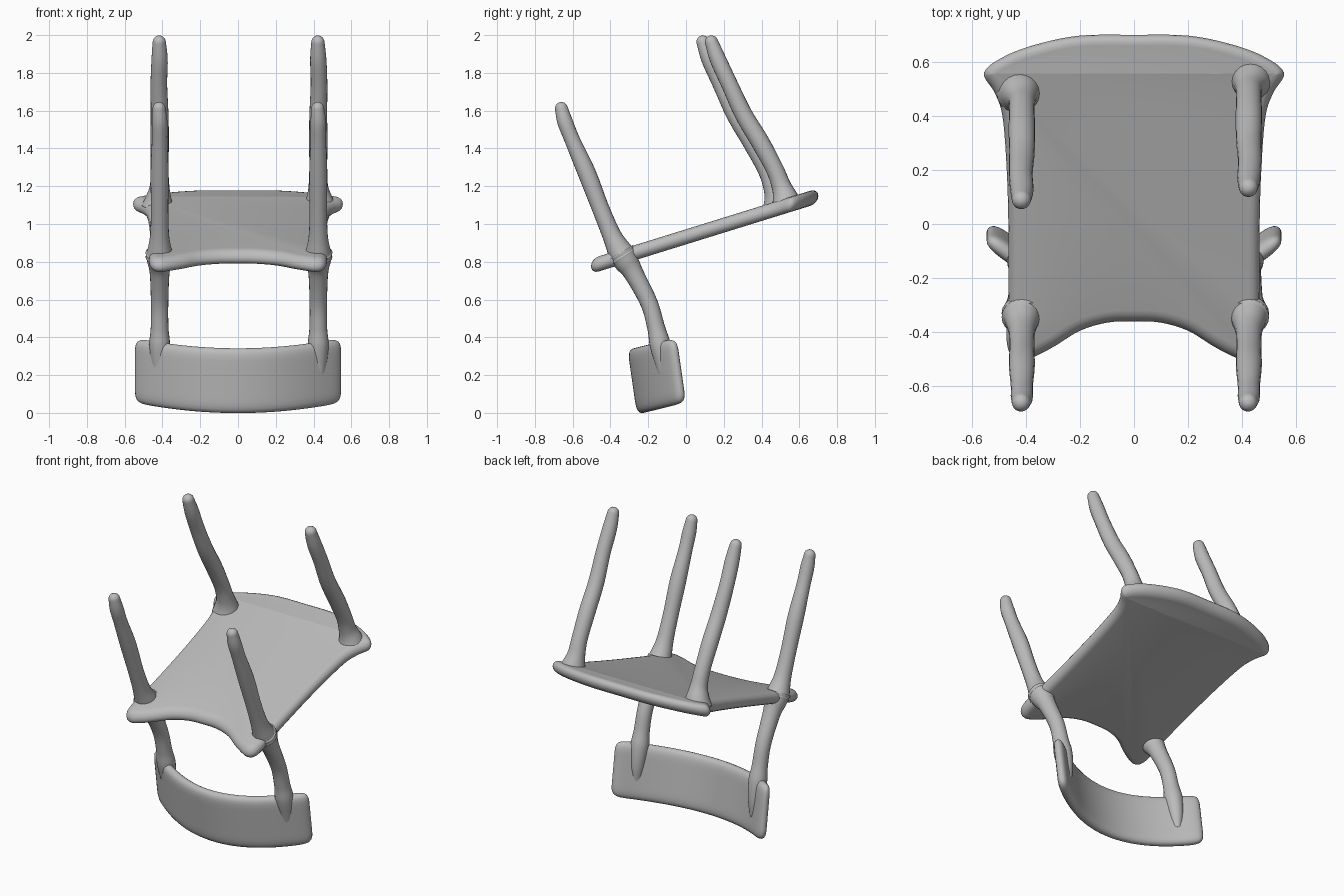
import bpy, bmesh, math
from mathutils import Vector

cube = bpy.data.objects.get("Cube")
if cube:
    bpy.data.objects.remove(cube, do_unlink=True)

grey = bpy.data.materials.new("plain_grey")
grey.use_nodes = True
colour = (0.5, 0.5, 0.5, 1)
grey.diffuse_color = colour
grey.node_tree.nodes["Principled BSDF"].inputs["Base Color"].default_value = colour


def finish(name, bm):
    bmesh.ops.recalc_face_normals(bm, faces=bm.faces[:])
    for f in bm.faces:
        f.smooth = True
    mesh = bpy.data.meshes.new(name)
    bm.to_mesh(mesh)
    bm.free()
    mesh.materials.append(grey)
    ob = bpy.data.objects.new(name, mesh)
    bpy.context.collection.objects.link(ob)
    return ob


def spline(points, steps, closed=False):
    """Catmull-Rom curve through the points."""
    n, out = len(points), []
    pts = [Vector(p) for p in points]
    at = (lambda i: pts[i % n]) if closed else (lambda i: pts[max(0, min(n - 1, i))])
    for i in range(n if closed else n - 1):
        a, b, c, d = at(i - 1), at(i), at(i + 1), at(i + 2)
        for k in range(steps):
            t = k / steps
            out.append(0.5 * (2 * b + (c - a) * t + (2 * a - 5 * b + 4 * c - d) * t * t
                              + (3 * b - a - 3 * c + d) * t ** 3))
    if not closed:
        out.append(pts[-1])
    return out


def bridge(bm, rings):
    for r0, r1 in zip(rings, rings[1:]):
        for i in range(len(r0)):
            j = (i + 1) % len(r0)
            bm.faces.new((r0[i], r0[j], r1[j], r1[i]))
    bm.faces.new(rings[0])
    bm.faces.new(rings[-1])


def limb(name, points, sides=20):
    """Round bar through (x, y, z, radius) points with a domed far end."""
    path = spline(points, 6)
    tangents = []
    for i in range(len(path)):
        a, b = path[max(0, i - 1)], path[min(len(path) - 1, i + 1)]
        tangents.append((b - a).to_3d().normalized())
    # dome
    end, t_end = path[-1], tangents[-1]
    for k in range(1, 6):
        a = k / 5.3 * math.pi / 2
        c = end.to_3d() + t_end * end[3] * math.sin(a)
        path.append(Vector((*c, end[3] * math.cos(a))))
        tangents.append(t_end)
    bm, rings = bmesh.new(), []
    for p, t in zip(path, tangents):
        side = (Vector((1, 0, 0)) - t * t.x).normalized()
        up = t.cross(side)
        ring = []
        for k in range(sides):
            a = math.tau * k / sides
            ring.append(bm.verts.new(p.to_3d() + (side * math.cos(a) + up * math.sin(a)) * p[3]))
        rings.append(ring)
    bridge(bm, rings)
    return finish(name, bm)


# Seat: smooth outline with a rolled edge, sloping up to the back
half = [(0, 0.70), (0.2, 0.697), (0.36, 0.665), (0.48, 0.62), (0.555, 0.56), (0.515, 0.485),
        (0.487, 0.40), (0.472, 0.22), (0.465, 0), (0.465, -0.28), (0.472, -0.42), (0.455, -0.485),
        (0.41, -0.503), (0.36, -0.487), (0.29, -0.45), (0.2, -0.395), (0.1, -0.365), (0, -0.36)]
outline = spline(half + [(-x, y) for x, y in half[-2:0:-1]], 5, closed=True)
bm, rings, r = bmesh.new(), [], 0.04
n = len(outline)
for k in range(9):
    a = math.pi * (k / 8 - 0.5)
    ring = []
    for i, p in enumerate(outline):
        t = (outline[(i + 1) % n] - outline[i - 1]).normalized()
        q = p + Vector((t.y, -t.x)) * r * (1 - math.cos(a))
        ring.append(bm.verts.new((q.x, q.y, 0.932 + 0.31 * q.y + r * math.sin(a))))
    rings.append(ring)
bridge(bm, rings)
seat = finish("seat", bm)
bpy.context.view_layer.objects.active = seat
seat.select_set(True)
bpy.ops.object.shade_smooth_by_angle(angle=math.radians(40))
seat.select_set(False)

# Legs and back posts
for side, s in (("left", 1), ("right", -1)):
    x = 0.42 * s + 0.005
    limb(f"{side}_low_leg", [
        (x, -0.33, 0.825, 0.075), (x, -0.355, 0.865, 0.064), (x, -0.395, 0.945, 0.05),
        (x, -0.455, 1.09, 0.046), (x, -0.525, 1.27, 0.048), (x, -0.60, 1.44, 0.041),
        (x, -0.64, 1.54, 0.041), (x - 0.003, -0.66, 1.612, 0.034)])
    shift = 0 if s > 0 else -0.045
    limb(f"{side}_high_leg", [
        (x + s * 0.01, 0.535 + shift, 1.09, 0.085), (x + s * 0.005, 0.525 + shift, 1.14, 0.068),
        (x, 0.505 + shift, 1.2, 0.052), (x, 0.47 + shift, 1.29, 0.047),
        (x, 0.395 + shift, 1.43, 0.049), (x, 0.305 + shift, 1.58, 0.047),
        (x + s * 0.004, 0.23 + shift, 1.74, 0.044), (x, 0.17 + shift, 1.87, 0.043),
        (x - 0.002, 0.135 + shift, 1.963, 0.035)])
    limb(f"{side}_back_post", [
        (x, -0.345, 0.85, 0.075), (x, -0.315, 0.80, 0.066), (x, -0.275, 0.735, 0.052),
        (x, -0.195, 0.58, 0.046), (x, -0.158, 0.45, 0.047), (x, -0.137, 0.36, 0.055),
        (x, -0.115, 0.25, 0.045), (x, -0.105, 0.16, 0.03)])

# Backrest: curved panel, thickened and rounded
bm = bmesh.new()
nu, nv = 12, 4
grid = []
for i in range(nu + 1):
    u = 2 * i / nu - 1
    col = []
    for j in range(nv + 1):
        v = j / nv
        col.append(bm.verts.new((0.545 * u, -0.23 - 0.05 * v + 0.225 * u * u,
                                 -0.005 + 0.35 * v + 0.055 * u * u)))
    grid.append(col)
for i in range(nu):
    for j in range(nv):
        bm.faces.new((grid[i][j], grid[i + 1][j], grid[i + 1][j + 1], grid[i][j + 1]))
backrest = finish("backrest", bm)
solid = backrest.modifiers.new("thickness", 'SOLIDIFY')
solid.thickness = 0.065
solid.offset = 0
sub = backrest.modifiers.new("rounding", 'SUBSURF')
sub.levels = sub.render_levels = 2
